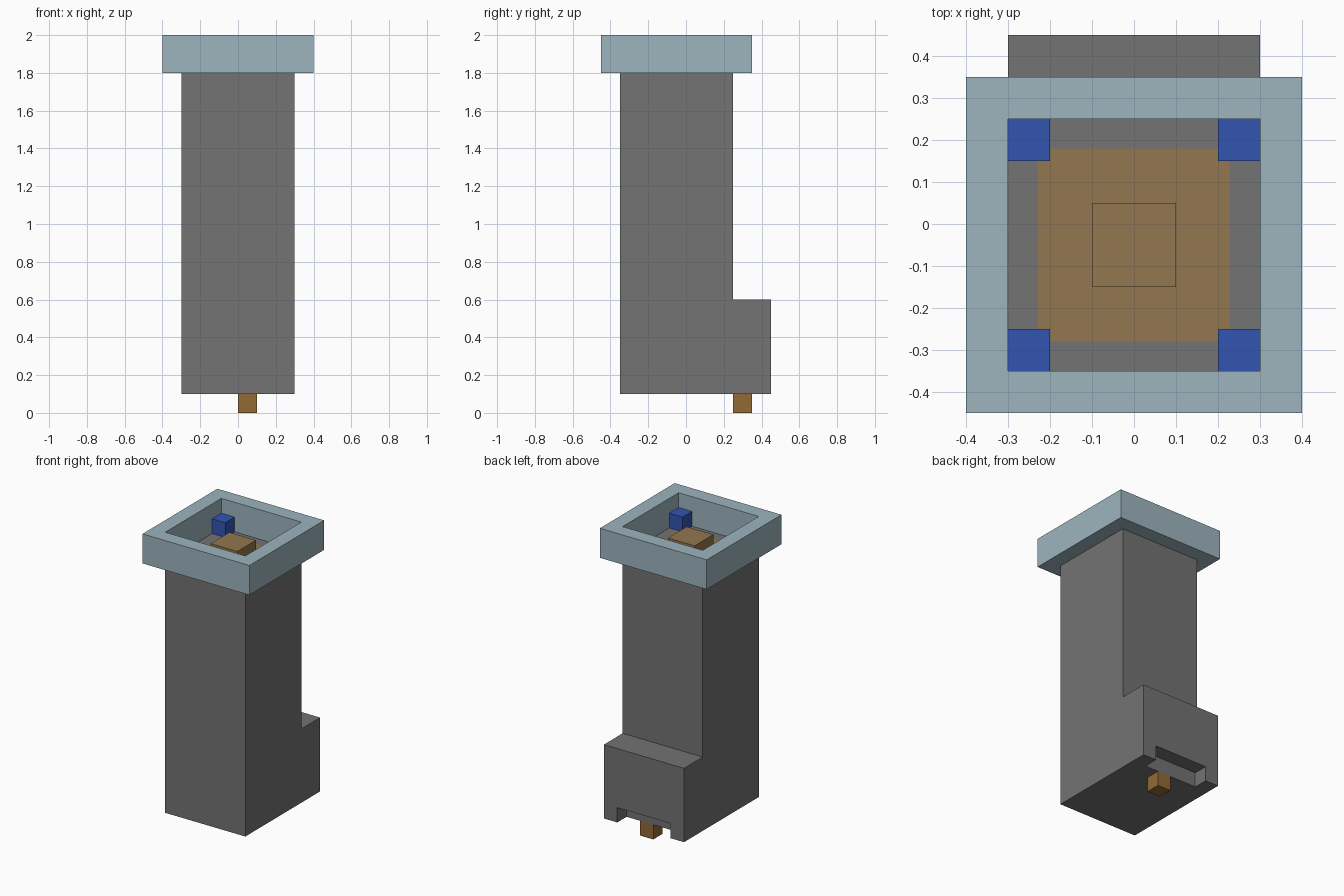
import bpy
import bmesh

cube = bpy.data.objects.get("Cube")
if cube:
    bpy.data.objects.remove(cube, do_unlink=True)


def material(name, rgb):
    """Flat material from display colour values (0-255)."""
    lin = [((c / 255 + 0.055) / 1.055) ** 2.4 for c in rgb]
    mat = bpy.data.materials.new(name)
    mat.use_nodes = True
    mat.diffuse_color = (*lin, 1)
    bsdf = next(n for n in mat.node_tree.nodes if n.type == 'BSDF_PRINCIPLED')
    bsdf.inputs["Base Color"].default_value = (*lin, 1)
    return mat


GREY = material("stone grey", (115, 115, 115))
PALE = material("pale blue grey", (157, 181, 190))
TAN = material("tan brown", (146, 119, 78))
WOOD = material("wood brown", (146, 106, 52))
BLUE = material("blue", (50, 85, 176))


def finish(bm, name, *mats):
    bmesh.ops.recalc_face_normals(bm, faces=bm.faces)
    mesh = bpy.data.meshes.new(name)
    bm.to_mesh(mesh)
    bm.free()
    for mat in mats:
        mesh.materials.append(mat)
    obj = bpy.data.objects.new(name, mesh)
    bpy.context.collection.objects.link(obj)
    return obj


def prism(profile, half_width):
    """Extrude a (y, z) side profile across x."""
    bm = bmesh.new()
    face = bm.faces.new([bm.verts.new((-half_width, y, z)) for y, z in profile])
    side = bmesh.ops.extrude_face_region(bm, geom=[face])
    verts = [v for v in side["geom"] if isinstance(v, bmesh.types.BMVert)]
    bmesh.ops.translate(bm, verts=verts, vec=(2 * half_width, 0, 0))
    bmesh.ops.recalc_face_normals(bm, faces=bm.faces)
    return bm


def box(name, mat, low, high):
    bm = bmesh.new()
    bmesh.ops.create_cube(bm, size=1)
    for v in bm.verts:
        v.co = [h if c > 0 else l for c, l, h in zip(v.co, low, high)]
    return finish(bm, name, *([mat] if mat else []))


def cut(obj, low, high):
    """Subtract a box and bake the result."""
    cutter = box("cutter", None, low, high)
    cutter.hide_render = True
    mod = obj.modifiers.new("cut", 'BOOLEAN')
    mod.operation = 'DIFFERENCE'
    mod.solver = 'EXACT'
    mod.object = cutter
    graph = bpy.context.evaluated_depsgraph_get()
    baked = bpy.data.meshes.new_from_object(obj.evaluated_get(graph))
    obj.modifiers.clear()
    obj.data = baked
    bpy.data.objects.remove(cutter, do_unlink=True)


# Tower body with a rear step; its top has a flush tan centre
bm = prism([(-0.35, 0.1), (0.45, 0.1), (0.45, 0.6),
            (0.25, 0.6), (0.25, 1.8), (-0.35, 1.8)], 0.3)
top = max(bm.faces, key=lambda f: f.calc_center_median().z)
bmesh.ops.inset_individual(bm, faces=[top], thickness=0.1)
top.material_index = 1
body = finish(bm, "tower_body", GREY, TAN)

# Shallow notch under the rear step
cut(body, (-0.2, 0.35, 0), (0.2, 0.55, 0.2))

# Open square rim
rim = box("top_rim", PALE, (-0.4, -0.45, 1.8), (0.4, 0.35, 2))
cut(rim, (-0.3, -0.35, 1.7), (0.3, 0.25, 2.1))

# Raised centre block and corner posts inside the rim
box("centre_block", TAN, (-0.1, -0.15, 1.8), (0.1, 0.05, 1.9))
for side, x in (("left", 0.2), ("right", -0.3)):
    for end, y in (("front", -0.35), ("back", 0.15)):
        box(f"{end}_{side}_post", BLUE, (x, y, 1.8), (x + 0.1, y + 0.1, 1.9))

# Peg below the body
box("bottom_peg", WOOD, (0, 0.25, 0), (0.1, 0.35, 0.1))
